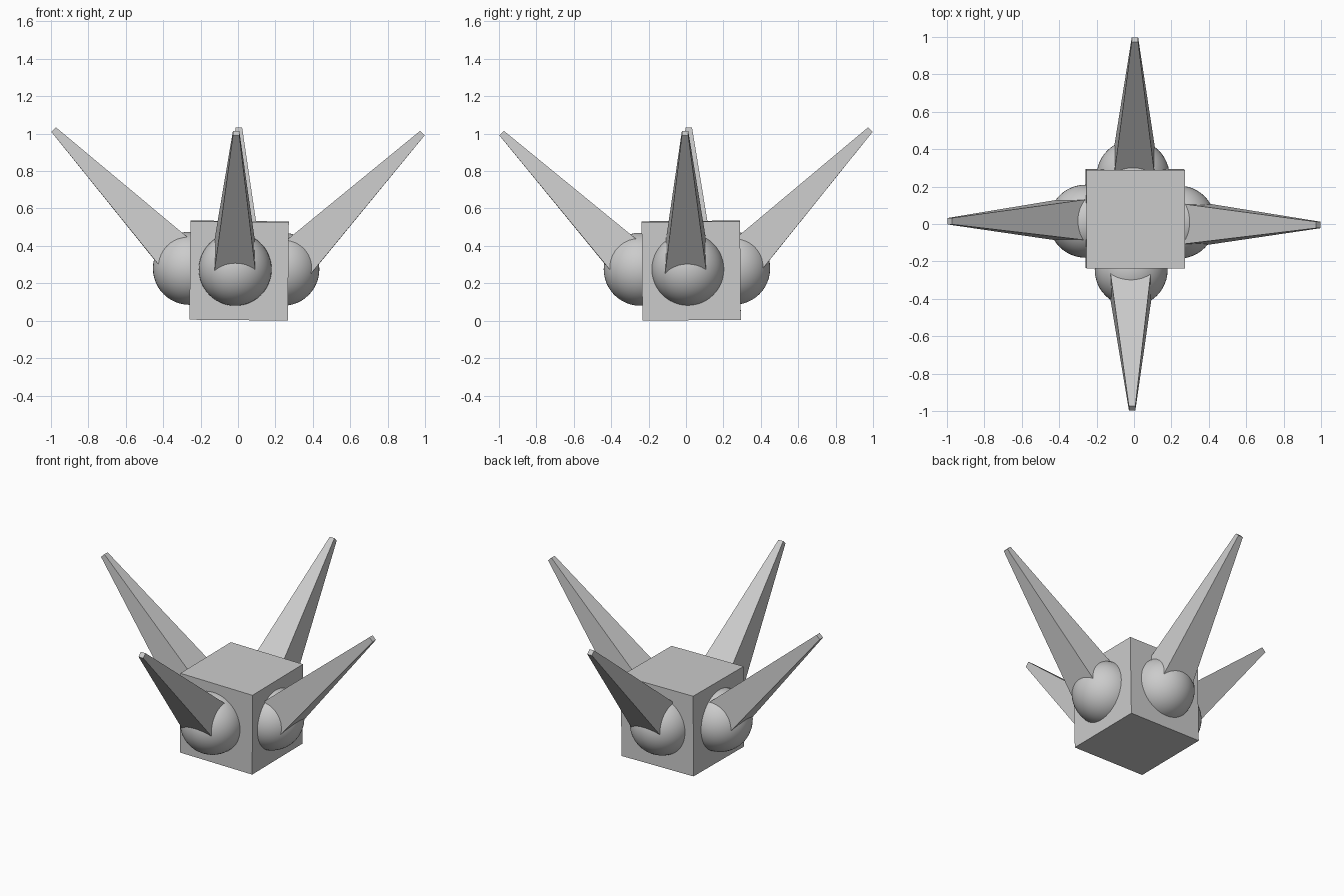
import bpy, math
from mathutils import Vector, Matrix

if "Cube" in bpy.data.objects:
    bpy.data.objects.remove(bpy.data.objects["Cube"])

grey = bpy.data.materials.new("plain_grey")
grey.diffuse_color = (0.6, 0.6, 0.6, 1)
grey.use_nodes = True
grey.node_tree.nodes["Principled BSDF"].inputs["Base Color"].default_value = grey.diffuse_color


def finish(name):
    ob = bpy.context.object
    ob.name = name
    ob.data.materials.append(grey)
    return ob


def ball(name, centre, radius):
    bpy.ops.mesh.primitive_uv_sphere_add(segments=48, ring_count=24, radius=radius, location=centre)
    bpy.ops.object.shade_smooth()
    return finish(name)


def spike(name, base, tip, half_base=0.119, half_tip=0.017):
    # square tapered bar with its side faces kept vertical
    a, b = Vector(base), Vector(tip)
    d = (b - a).normalized()
    side = d.cross(Vector((0, 0, 1))).normalized()
    rot = Matrix((side, d.cross(side), d)).transposed().to_4x4()
    r2 = math.sqrt(2)
    bpy.ops.mesh.primitive_cone_add(vertices=4, radius1=half_base * r2, radius2=half_tip * r2,
                                    depth=(b - a).length)
    ob = finish(name)
    ob.data.transform(Matrix.Rotation(math.pi / 4, 4, 'Z'))
    ob.matrix_world = Matrix.Translation((a + b) / 2) @ rot
    return ob


# body: cube with a very slight lean
bpy.ops.mesh.primitive_cube_add(size=0.526, location=(0.006, 0.028, 0.268), rotation=(0.008, 0.0095, 0))
finish("body_cube")

# a ball on each side of the cube, with a spike rising out of it
arms = {
    "left": ((-0.26, 0.015, 0.28), (-0.26, 0.022, 0.283), (-0.986, 0.015, 1.022)),
    "right": ((0.24, 0.01, 0.275), (0.255, 0.0, 0.273), (0.986, -0.005, 1.003)),
    "front": ((-0.015, -0.245, 0.275), (-0.018, -0.258, 0.276), (-0.01, -0.986, 1.003)),
    "back": ((-0.005, 0.255, 0.28), (0.002, 0.262, 0.283), (0.005, 0.986, 1.022)),
}
for side, (centre, base, tip) in arms.items():
    ball(side + "_ball", centre, 0.195)
    spike(side + "_spike", base, tip)
